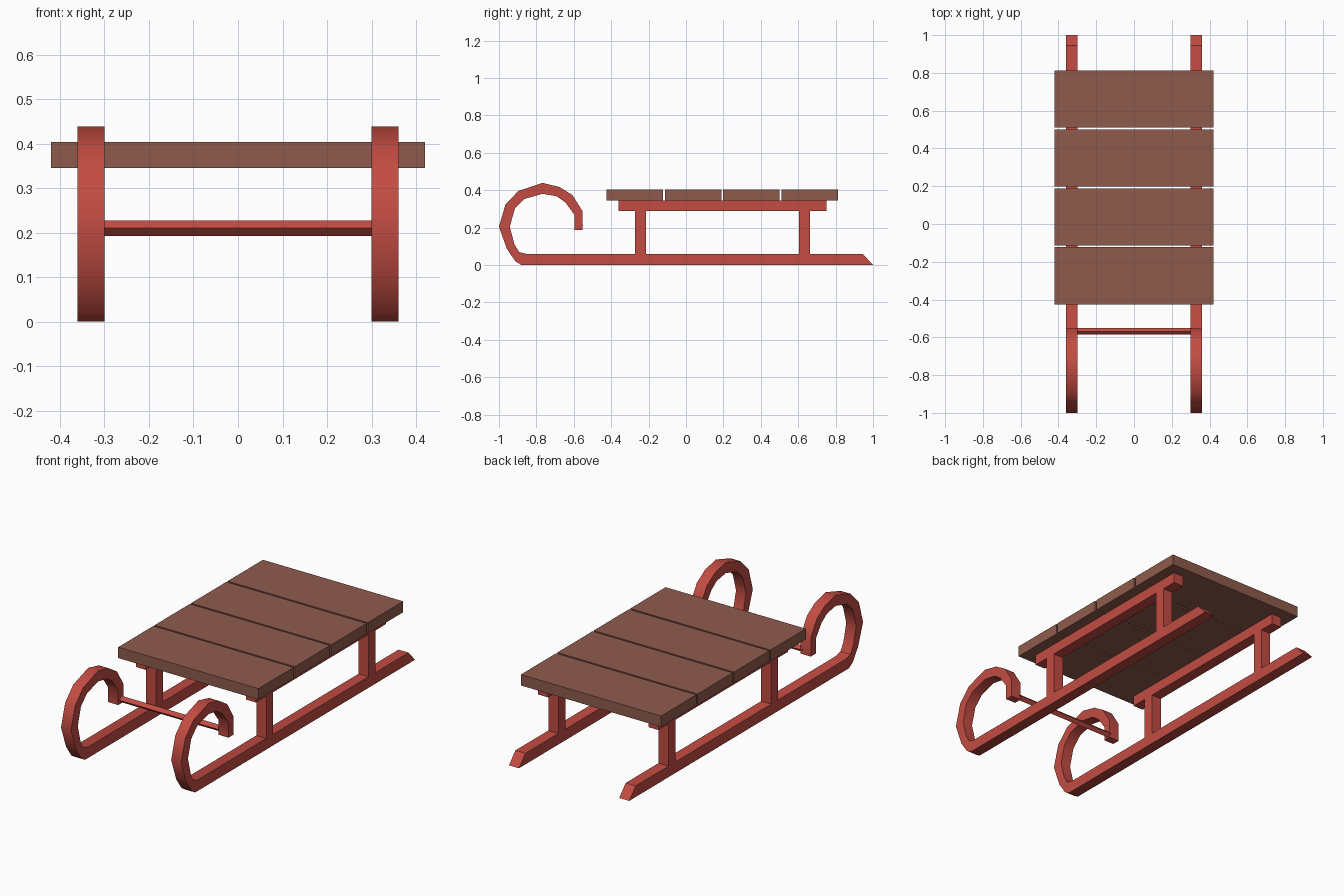
import bpy, bmesh, math

if "Cube" in bpy.data.objects:
    bpy.data.objects.remove(bpy.data.objects["Cube"])


def material(name, color):
    m = bpy.data.materials.new(name)
    m.diffuse_color = (*color, 1)
    m.use_nodes = True
    m.node_tree.nodes["Principled BSDF"].inputs["Base Color"].default_value = m.diffuse_color
    return m


RED = material("red paint", (0.54, 0.072, 0.055))
BROWN = material("brown wood", (0.275, 0.105, 0.073))


def finish(name, bm, mat):
    bmesh.ops.recalc_face_normals(bm, faces=bm.faces)
    me = bpy.data.meshes.new(name)
    bm.to_mesh(me)
    bm.free()
    me.materials.append(mat)
    ob = bpy.data.objects.new(name, me)
    bpy.context.collection.objects.link(ob)
    return ob


def box(name, x, y, z, mat):
    bm = bmesh.new()
    bmesh.ops.create_cube(bm, size=1)
    for v in bm.verts:
        v.co = [(r[0] + r[1]) / 2 + c * (r[1] - r[0]) for c, r in zip(v.co, (x, y, z))]
    return finish(name, bm, mat)


def strip(name, x0, x1, pairs, mat):
    """Solid bar following (outer, inner) point pairs in the y-z plane."""
    bm = bmesh.new()
    rings = [[bm.verts.new((x, *p)) for x, p in
              ((x0, o), (x1, o), (x1, i), (x0, i))] for o, i in pairs]
    for a, b in zip(rings, rings[1:]):
        for k in range(4):
            bm.faces.new((a[k], a[(k + 1) % 4], b[(k + 1) % 4], b[k]))
    bm.faces.new(rings[0])
    bm.faces.new(rings[-1])
    return finish(name, bm, mat)


# Runner profile: slanted tail, flat base, curled front
curl = [
    ((1.0, 0.0), (0.945, 0.06)),
    ((-0.88, 0.0), (-0.855, 0.06)),
    ((-0.912, 0.02), (-0.893, 0.07)),
    ((-0.957, 0.085), (-0.918, 0.112)),
    ((-1.0, 0.205), (-0.942, 0.205)),
    ((-0.965, 0.325), (-0.915, 0.302)),
    ((-0.895, 0.397), (-0.863, 0.354)),
    ((-0.767, 0.439), (-0.767, 0.381)),
    ((-0.675, 0.417), (-0.692, 0.368)),
    ((-0.607, 0.374), (-0.645, 0.335)),
    ((-0.553, 0.288), (-0.596, 0.268)),
    ((-0.553, 0.188), (-0.596, 0.188)),
]

for side, s in (("left", -1), ("right", 1)):
    x = sorted((0.30 * s, 0.36 * s))
    # Curled runner
    runner = strip(side + "_runner", *x, curl, RED)
    bpy.ops.object.select_all(action='DESELECT')
    runner.select_set(True)
    bpy.context.view_layer.objects.active = runner
    bpy.ops.object.shade_smooth_by_angle(angle=math.radians(40))
    # Seat rail and posts
    box(side + "_rail", x, (-0.36, 0.75), (0.288, 0.345), RED)
    box(side + "_front_post", x, (-0.272, -0.214), (0.06, 0.288), RED)
    box(side + "_back_post", x, (0.604, 0.664), (0.06, 0.288), RED)

# Seat planks
for i in range(4):
    y = -0.425 + i * 0.312
    box(f"seat_plank_{i + 1}", (-0.42, 0.42), (y, y + 0.302), (0.345, 0.404), BROWN)

# Diamond-section crossbar joining the curl tips
c, z, r = -0.568, 0.21, 0.0175
strip("crossbar", -0.31, 0.31,
      [((c - r, z), (c, z - r)), ((c, z + r), (c + r, z))], RED)
